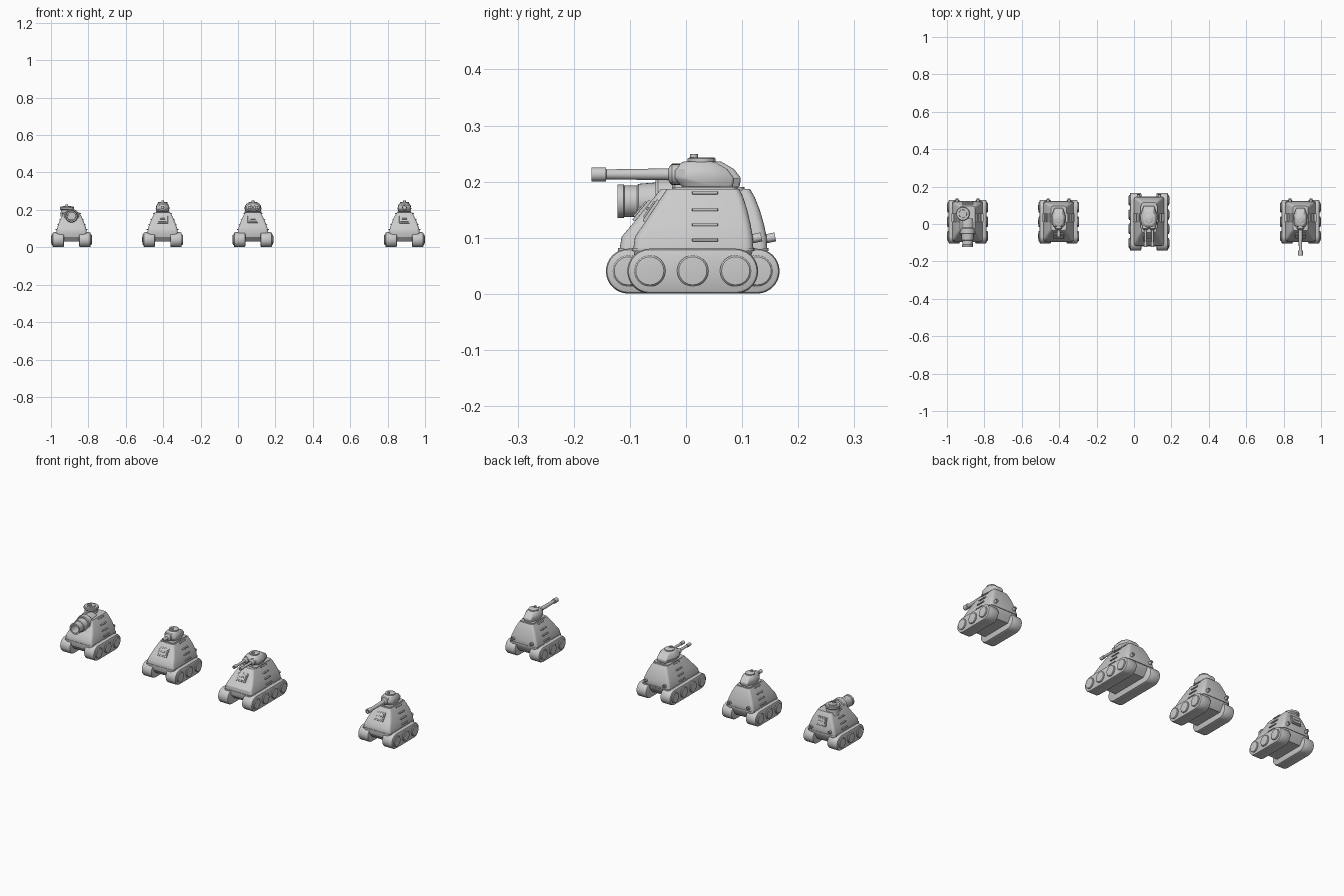
import bpy, bmesh, math
from mathutils import Matrix, Vector
from math import pi, cos, sin

if "Cube" in bpy.data.objects:
    bpy.data.objects.remove(bpy.data.objects["Cube"])


def finish(name, bm, ox=0.0, bevel=0.0, angle=35):
    bmesh.ops.recalc_face_normals(bm, faces=bm.faces)
    bmesh.ops.translate(bm, verts=bm.verts, vec=(ox, 0, 0))
    me = bpy.data.meshes.new(name)
    bm.to_mesh(me)
    bm.free()
    for p in me.polygons:
        p.use_smooth = True
    me.set_sharp_from_angle(angle=math.radians(angle))
    ob = bpy.data.objects.new(name, me)
    bpy.context.collection.objects.link(ob)
    if bevel:
        m = ob.modifiers.new("bevel", 'BEVEL')
        m.width, m.segments, m.limit_method = bevel, 3, 'ANGLE'
        m.angle_limit = math.radians(40)
    return ob


def skin(bm, rings, caps=True):
    loops = [[bm.verts.new(p) for p in r] for r in rings]
    n = len(loops[0])
    for a, b in zip(loops, loops[1:]):
        for i in range(n):
            bm.faces.new((a[i], a[(i + 1) % n], b[(i + 1) % n], b[i]))
    if caps:
        bm.faces.new(loops[0][::-1])
        bm.faces.new(loops[-1])


def lathe(name, profile, origin, axis, ox, n=24):
    # profile: (radius, distance along axis)
    q = Vector((0, 0, 1)).rotation_difference(Vector(axis)).to_matrix()
    bm = bmesh.new()
    skin(bm, [[Vector(origin) + q @ Vector((r * cos(2 * pi * i / n), r * sin(2 * pi * i / n), d))
               for i in range(n)] for r, d in profile])
    return finish(name, bm, ox)


def box(name, size, loc, ox, tilt=0.0, roll=0.0, bevel=0.0015):
    bm = bmesh.new()
    mat = (Matrix.Translation(loc) @ Matrix.Rotation(tilt, 4, 'X') @ Matrix.Rotation(roll, 4, 'Y')
           @ Matrix.Diagonal((*size, 1)))
    bmesh.ops.create_cube(bm, size=1, matrix=mat)
    return finish(name, bm, ox, bevel)


def rounded(hx, y0, y1, r, z, k=5):
    pts = []
    for cx, cy, a0 in ((hx - r, y1 - r, 0), (-hx + r, y1 - r, 1), (-hx + r, y0 + r, 2), (hx - r, y0 + r, 3)):
        for i in range(k):
            a = (a0 + i / (k - 1)) * pi / 2
            pts.append((cx + r * cos(a), cy + r * sin(a), z))
    return pts


# hull sections: z, half width, front y, back y, corner radius
HULL = [(.03, .055, -.07, .095, .01), (.055, .07, -.09, .112, .012), (.08, .081, -.094, .12, .014),
        (.102, .078, -.091, .119, .014), (.125, .070, -.075, .115, .014), (.15, .060, -.0585, .109, .013),
        (.172, .049, -.044, .102, .012), (.187, .041, -.034, .095, .011)]
CY = .012


def hull_at(z):
    for a, b in zip(HULL, HULL[1:]):
        if a[0] <= z <= b[0]:
            t = (z - a[0]) / (b[0] - a[0])
            return [a[i] + t * (b[i] - a[i]) for i in range(5)]


def chassis(tag, ox, s, wheels):
    def fy(y):
        return CY + s * (y - CY)
    bm = bmesh.new()
    skin(bm, [rounded(hx, fy(a), fy(b), r, z) for z, hx, a, b, r in HULL])
    finish(tag + "_hull", bm, ox, angle=28)
    # seam strip around the hull foot
    bm = bmesh.new()
    skin(bm, [rounded(.083, fy(-.096), fy(.122), .015, z) for z in (.076, .082)])
    finish(tag + "_skirt", bm, ox)
    half = .0765 * (wheels - 1) / 2
    for sg in (-1, 1):
        # track: stadium profile with softened rims
        rings = []
        for x, r in ((.041, .034), (.043, .038), (.047, .040), (.095, .040), (.100, .038), (.102, .034)):
            ring = []
            for cy, a0 in ((CY + half, -pi / 2), (CY - half, pi / 2)):
                for i in range(17):
                    a = a0 + pi * i / 16
                    ring.append((sg * x, cy + r * cos(a), .0405 + r * sin(a)))
            rings.append(ring)
        bm = bmesh.new()
        skin(bm, rings)
        finish(tag + "_track", bm, ox)
        for i in range(wheels):
            lathe(tag + "_wheel", [(.028, 0), (.028, .006), (.025, .009), (.012, .010)],
                  (sg * .099, CY - half + .0765 * i, .041), (sg, 0, 0), ox)
        # side vents
        for z in (.096, .123, .150, .180):
            hx = hull_at(z)[1]
            box(tag + "_side_vent", (.012, .046, .005), (sg * (hx + .0005), .034, z), ox, bevel=.001)
        # exhaust stub
        lathe(tag + "_exhaust", [(.008, 0), (.008, .026), (.005, .026), (.005, .018)],
              (sg * .056, fy(.119) - .010, .096), (0, 1, .22), ox, 16)
    return fy


def door(tag, ox, y, z, tilt):
    # framed plate with a slot
    c = Vector((0, y, z))
    n = Matrix.Rotation(tilt, 3, 'X') @ Vector((0, 0, 1))
    box(tag + "_door_frame", (.056, .046, .010), c, ox, tilt)
    box(tag + "_door", (.044, .034, .006), c + n * .005, ox, tilt)
    box(tag + "_door_slot", (.026, .006, .004), c + n * .009, ox, tilt, bevel=.0008)


def front_door(tag, ox, fy, s):
    y = fy(hull_at(.147)[2])
    door(tag, ox, y, .147, math.atan2(.085, .057 * s))


def hatch(tag, ox, y, z, r=.025):
    lathe(tag + "_turret_hatch", [(r, 0), (r, .006), (r - .003, .008)], (0, y, z), (0, 0, 1), ox, 16)
    lathe(tag + "_hatch_knob", [(.007, 0), (.007, .0075)], (0, y - .014, z + .007), (0, 0, 1), ox, 12)


def turret(tag, ox, w, yb):
    # tapered plan: wide middle, narrower nose and tail
    def ring(k, z, f, b):
        return [(w * k * x, y, z) for x, y in
                ((.55, f), (.95, f + .018), (1, .045), (.6, b), (-.6, b), (-1, .045), (-.95, f + .018), (-.55, f))]
    bm = bmesh.new()
    skin(bm, [ring(.85, .189, -.006, yb - .003), ring(1, .206, -.02, yb), ring(.92, .222, -.02, yb - .012),
              ring(.68, .236, -.006, yb - .036)])
    finish(tag + "_turret", bm, ox, .004)
    bm = bmesh.new()
    skin(bm, [rounded(w * .98, -.025, yb + .006, .012, z) for z in (.184, .190)])
    finish(tag + "_turret_ring", bm, ox)
    hatch(tag, ox, .028, .235)


def gun(tag, ox, x, tip, r, muzzle, collar=.018):
    L = -.005 - tip
    lathe(tag + "_gun", [(collar, 0), (collar, .020), (collar - .004, .024), (r * 1.2, .026), (r, L - .027),
                         (r, L - .026), (muzzle, L - .025), (muzzle, L), (muzzle * .6, L), (muzzle * .6, L - .015)],
          (x, -.005, .213), (0, -1, 0), ox)


# long gun tank
fy = chassis("long_gun_tank", .89, 1, 3)
front_door("long_gun_tank", .89, fy, 1)
turret("long_gun_tank", .89, .037, .086)
gun("long_gun_tank", .89, 0, -.168, .0088, .0125)

# short gun tank
fy = chassis("short_gun_tank", -.403, 1, 3)
front_door("short_gun_tank", -.403, fy, 1)
turret("short_gun_tank", -.403, .037, .086)
gun("short_gun_tank", -.403, 0, -.066, .007, .009, .019)

# twin gun tank with the longer chassis
fy = chassis("twin_gun_tank", .08, 1.23, 4)
front_door("twin_gun_tank", .08, fy, 1.23)
turret("twin_gun_tank", .08, .046, .098)
for sx in (-1, 1):
    gun("twin_gun_tank", .08, sx * .019, -.122, .006, .0085, .016)

# mortar tank: big open barrel, offset cupola, rear door
OX = -.89
fy = chassis("mortar_tank", OX, 1, 3)
lathe("mortar_barrel", [(.034, 0), (.037, .03), (.035, .065), (.031, .115), (.028, .117), (.028, .140),
                        (.030, .141), (.030, .152), (.022, .152), (.021, .09)],
      (0, .03, .165), (0, -1, 0), OX, 32)
lathe("mortar_collar", [(.038, 0), (.041, .004), (.041, .03), (.038, .034)], (0, -.02, .165), (0, -1, 0), OX, 32)
lathe("mortar_cupola", [(.034, 0), (.032, .035), (.037, .040), (.037, .049), (.034, .052), (.022, .052),
                        (.021, .056)], (-.025, .055, .165), (0, 0, 1), OX)
lathe("mortar_cupola_knob", [(.007, 0), (.007, .008)], (-.025, .045, .220), (0, 0, 1), OX, 12)
door("mortar_tank", OX, .112, .14, -math.radians(76))
